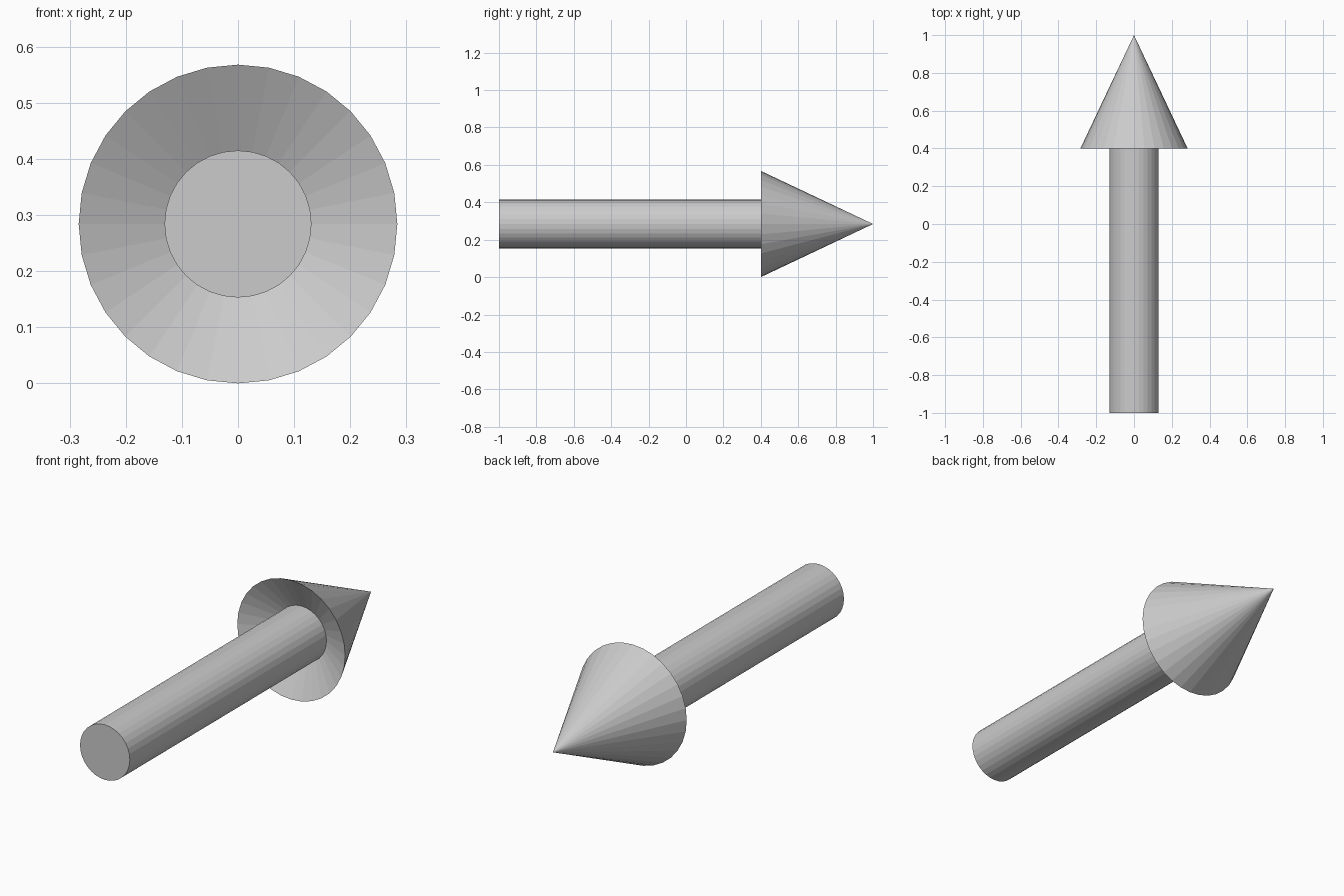
import bpy, bmesh, math

if "Cube" in bpy.data.objects:
    bpy.data.objects.remove(bpy.data.objects["Cube"])

SIDES = 32
R = 0.284

# Half profile (radius, y): flat tail, shaft, recessed head base, rim, tip
profile = [(0.131, -1.0), (0.131, 0.478), (R, 0.4)]

bm = bmesh.new()
rings = []
for r, y in profile:
    rings.append([bm.verts.new((r * math.sin(2 * math.pi * i / SIDES), y,
                                R + r * math.cos(2 * math.pi * i / SIDES)))
                  for i in range(SIDES)])
tip = bm.verts.new((0, 1.0, R))

# Tail cap, shaft walls, recessed base and cone
bm.faces.new(rings[0])
for i in range(SIDES):
    j = (i + 1) % SIDES
    for a, b in zip(rings, rings[1:]):
        bm.faces.new((a[i], a[j], b[j], b[i]))
    bm.faces.new((rings[-1][i], rings[-1][j], tip))
bmesh.ops.recalc_face_normals(bm, faces=bm.faces)

mesh = bpy.data.meshes.new("arrow")
bm.to_mesh(mesh)
bm.free()
bpy.context.collection.objects.link(bpy.data.objects.new("arrow", mesh))
